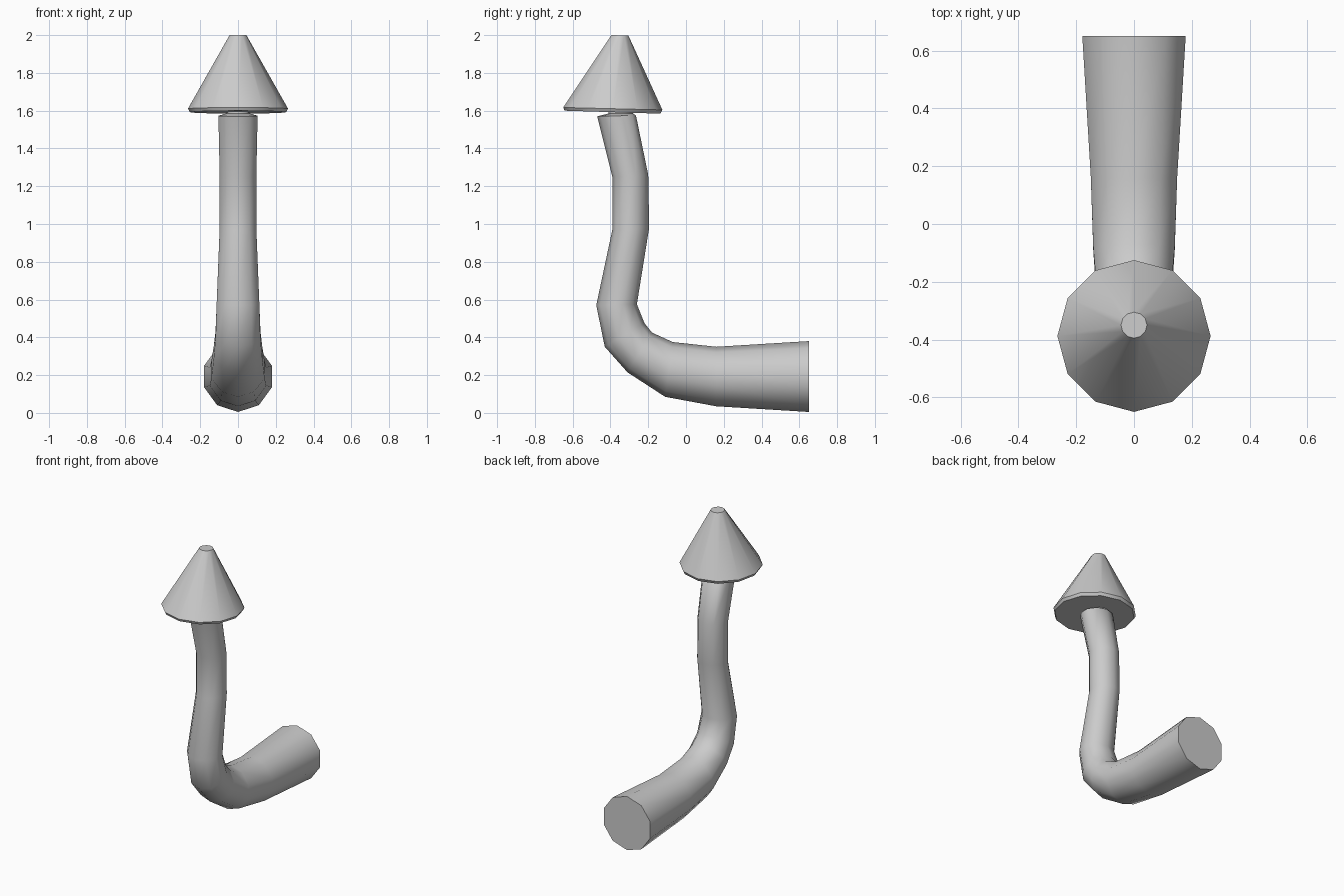
import bpy, bmesh, math
from mathutils import Vector

if "Cube" in bpy.data.objects:
    bpy.data.objects.remove(bpy.data.objects["Cube"])


def loft(name, rings, sides, smooth):
    """Skin rings given as (first y, first z, last y, last z, width radius) in the side plane."""
    bm = bmesh.new()
    loops = []
    for ya, za, yb, zb, rx in rings:
        a, b = Vector((0, ya, za)), Vector((0, yb, zb))
        mid, half = (a + b) / 2, (a - b) / 2
        loop = []
        for i in range(sides):
            t = 2 * math.pi * i / sides
            loop.append(bm.verts.new(mid + half * math.cos(t) + Vector((rx * math.sin(t), 0, 0))))
        loops.append(loop)
    for p, q in zip(loops, loops[1:]):
        for i in range(sides):
            j = (i + 1) % sides
            bm.faces.new((p[i], p[j], q[j], q[i]))
    bm.faces.new(loops[0])
    bm.faces.new(loops[-1])
    bmesh.ops.recalc_face_normals(bm, faces=bm.faces)
    mesh = bpy.data.meshes.new(name)
    bm.to_mesh(mesh)
    bm.free()
    obj = bpy.data.objects.new(name, mesh)
    bpy.context.collection.objects.link(obj)
    bpy.ops.object.select_all(action='DESELECT')
    obj.select_set(True)
    bpy.context.view_layer.objects.active = obj
    bpy.ops.object.shade_smooth_by_angle(angle=math.radians(smooth))
    return obj


# Bent tapering stem, from the thick rear end up to the narrow neck under the cap
loft("bent_stem", [
    (0.65, 0.005, 0.65, 0.38, 0.188),
    (0.16, 0.035, 0.16, 0.35, 0.157),
    (-0.11, 0.085, -0.07, 0.375, 0.148),
    (-0.31, 0.215, -0.18, 0.425, 0.135),
    (-0.43, 0.35, -0.22, 0.475, 0.125),
    (-0.475, 0.57, -0.26, 0.575, 0.119),
    (-0.39, 0.97, -0.195, 0.98, 0.102),
    (-0.39, 1.25, -0.20, 1.26, 0.102),
    (-0.47, 1.57, -0.265, 1.575, 0.109),
    (-0.41, 1.585, -0.28, 1.585, 0.065),
    (-0.41, 1.61, -0.28, 1.61, 0.065),
], 10, 45)

# Slightly tilted cone cap with a thin bevelled rim
loft("cone_cap", [
    (-0.643, 1.60, -0.135, 1.584, 0.255),
    (-0.65, 1.617, -0.125, 1.604, 0.265),
    (-0.395, 2.0, -0.305, 1.998, 0.045),
], 12, 35)
